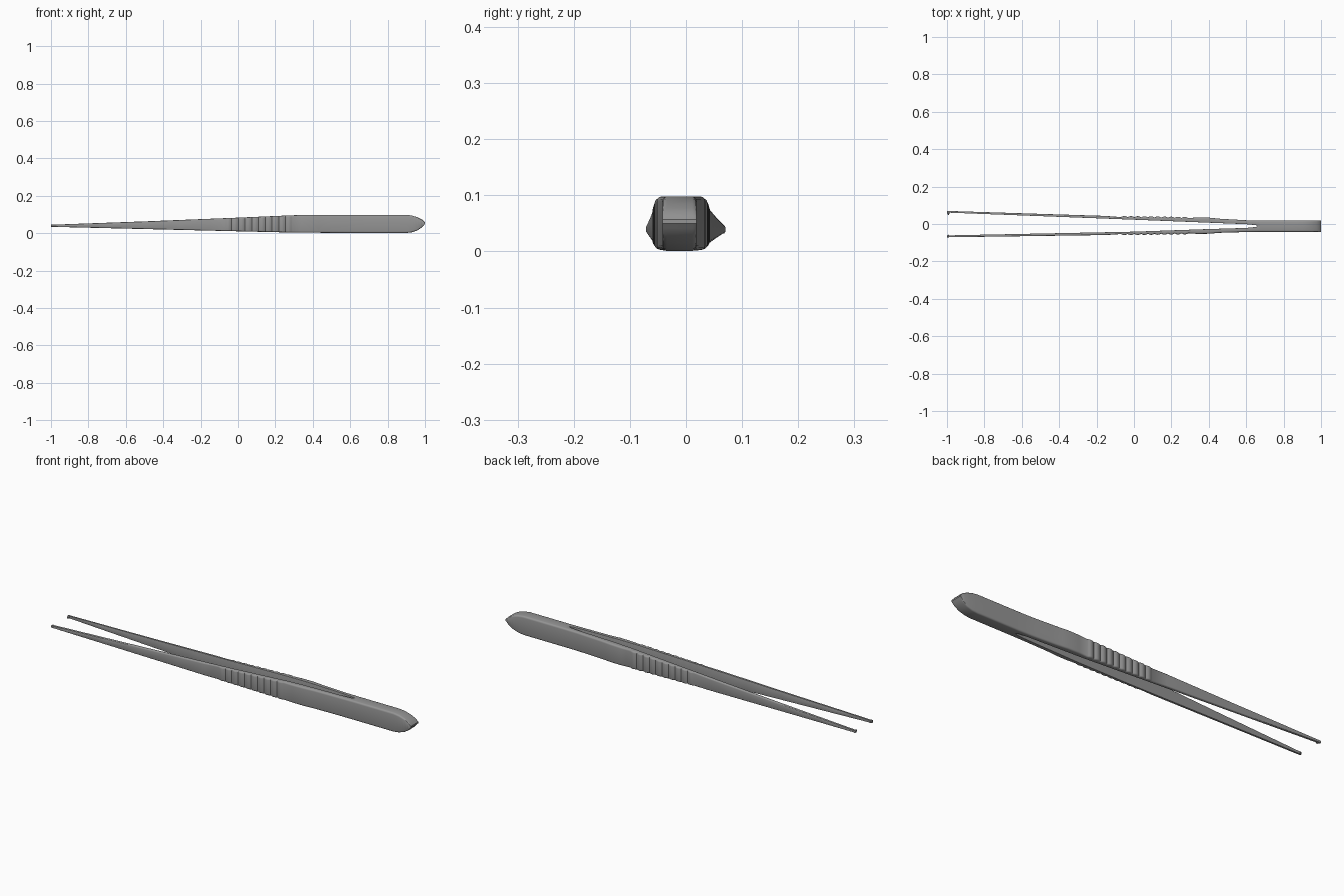
import bpy, bmesh, math

if "Cube" in bpy.data.objects:
    bpy.data.objects.remove(bpy.data.objects["Cube"])

MID = -0.011                       # plane where the two arms meet
Z_LO = [(-1, .034), (-.5, .022), (0, .010), (.3, .003), (.66, .001), (.9, .001),
        (.93, .005), (.96, .015), (.985, .032), (1, .050)]
Z_HI = [(-1, .045), (-.5, .063), (0, .083), (.3, .096), (.4, .098), (.9, .098),
        (.93, .094), (.96, .085), (.985, .072), (1, .057)]

steel = bpy.data.materials.new("dark_steel")
steel.diffuse_color = (.3, .3, .3, 1)
steel.use_nodes = True
steel.node_tree.nodes["Principled BSDF"].inputs["Base Color"].default_value = steel.diffuse_color


def lerp(table, x):
    for (x0, v0), (x1, v1) in zip(table, table[1:]):
        if x <= x1:
            return v0 + (v1 - v0) * max(0, x - x0) / (x1 - x0)
    return table[-1][1]


def rounded_section(x, ya, yb, round_a=True):
    """Rounded rectangle in the yz plane; corner arcs on the yb (and ya) sides."""
    z0, z1 = lerp(Z_LO, x), lerp(Z_HI, x)
    s = 1 if yb > ya else -1

    def side(y, direction, ry, rz, flip):
        arc = []
        for k in range(4):
            a = math.pi / 2 * k / 3
            arc.append((y - direction * ry * (1 - math.sin(a)), z0 + rz * (1 - math.cos(a))))
        arc += [(p, z0 + z1 - q) for p, q in reversed(arc)]
        return arc[::-1] if flip else arc

    ry, rz = min(abs(yb - ya) * .4, .008), (z1 - z0) * .09
    k = 1 if round_a else .12
    pts = side(yb, s, ry, rz, False) + side(ya, -s, ry * k, rz * k, True)
    return [(x, y, z) for y, z in pts]


def loft(name, rings):
    bm = bmesh.new()
    loops = [[bm.verts.new(p) for p in r] for r in rings]
    for a, b in zip(loops, loops[1:]):
        for i in range(len(a)):
            j = (i + 1) % len(a)
            bm.faces.new((a[i], a[j], b[j], b[i]))
    bm.faces.new(loops[0])
    bm.faces.new(loops[-1])
    bmesh.ops.recalc_face_normals(bm, faces=bm.faces)
    me = bpy.data.meshes.new(name)
    bm.to_mesh(me)
    bm.free()
    me.materials.append(steel)
    ob = bpy.data.objects.new(name, me)
    bpy.context.collection.objects.link(ob)
    bpy.ops.object.select_all(action='DESELECT')
    ob.select_set(True)
    bpy.context.view_layer.objects.active = ob
    bpy.ops.object.shade_smooth_by_angle(angle=math.radians(35))
    return ob


# Arms with scalloped grip ridges on the outer face
G0, G1, RIDGES = -.07, .29, 10


def arm(name, outer, inner):
    s = 1 if outer[0][1] > 0 else -1
    xs = {-1, -.85, -.7, -.5, -.3, -.15, .34, .40, .43, .46, .5, .55, .6, .63, .65, .67}
    xs |= {round(G0 + (G1 - G0) * i / (RIDGES * 6), 4) for i in range(RIDGES * 6 + 1)}
    rings = []
    for x in sorted(xs):
        yo = lerp(outer, x)
        if G0 <= x <= G1:
            t = (x - G0) / (G1 - G0) * RIDGES
            yo += s * (.006 * abs(math.sin(math.pi * t)) - .004)
        rings.append(rounded_section(x, lerp(inner, x), yo, False))
    return loft(name, rings)


arm("back_arm",
    [(-1, .070), (-.08, .041), (.1, .039), (.40, .034), (.46, .028), (.6, .020), (.67, .019)],
    [(-1, .061), (0, .023), (.4, .007), (.6, -.001), (.65, -.006), (.67, MID)])
arm("front_arm",
    [(-1, -.071), (-.08, -.058), (.1, -.056), (.40, -.052), (.46, -.047), (.6, -.043), (.67, -.042)],
    [(-1, -.061), (0, -.041), (.4, -.027), (.6, -.021), (.65, -.016), (.67, MID)])

# Solid joined handle end with a rounded point
loft("handle", [rounded_section(x, -.042, .019) for x in
                (.66, .75, .85, .9, .915, .93, .945, .96, .975, .985, .993, 1)])


# Small gripping teeth at the tips
def tooth(name, y0, y1, z, r):
    def ring(y, k):
        return [(-.993 + r * k * math.cos(a * math.pi / 4), y,
                 z + r * k * math.sin(a * math.pi / 4)) for a in range(8)]
    loft(name, [ring(y0, 1), ring(y0 + (y1 - y0) * .6, .9), ring(y1, .35)])


tooth("back_tooth", .069, .049, .039, .007)
for i, z in enumerate((.036, .043)):
    tooth("front_tooth_%d" % (i + 1), -.069, -.056, z, .004)
